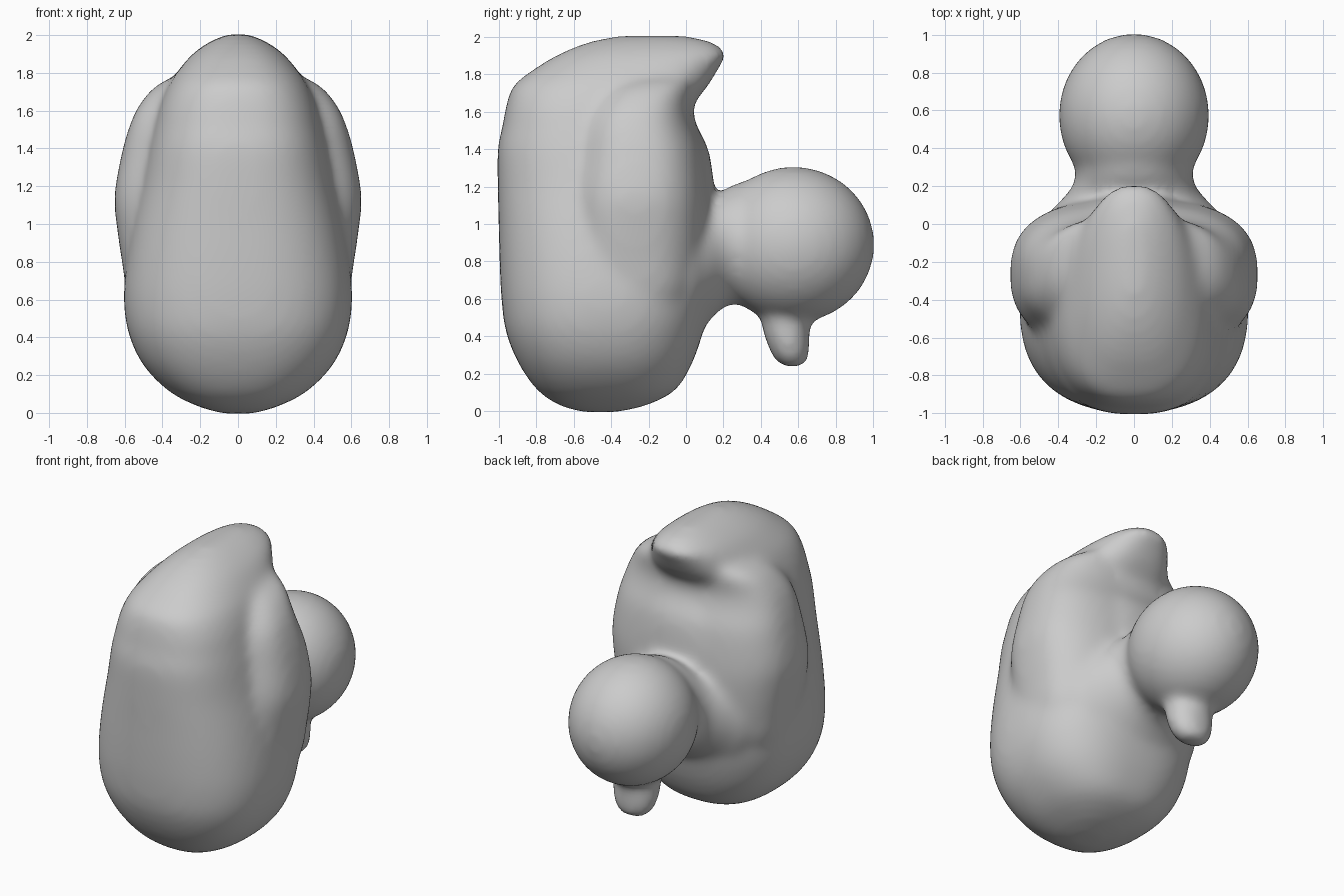
import bpy, bmesh
from math import sin, cos, pi
from mathutils import Matrix, Vector

cube = bpy.data.objects.get("Cube")
if cube:
    bpy.data.objects.remove(cube)

grey = bpy.data.materials.new("soft_grey")
grey.use_nodes = True
color = (0.6, 0.6, 0.6, 1)
grey.diffuse_color = color
grey.node_tree.nodes["Principled BSDF"].inputs["Base Color"].default_value = color


def resample(stations, steps=4):
    """Catmull-Rom curve through the stations, so that the skin has no bands."""
    pts = [Vector(s) for s in stations]
    pts = [pts[0]] + pts + [pts[-1]]
    out = []
    for a, b, c, d in zip(pts, pts[1:], pts[2:], pts[3:]):
        for k in range(steps):
            t = k / steps
            out.append(b + (c - a) * (t / 2) + (2 * a - 5 * b + 4 * c - d) * (t * t / 2)
                       + (3 * b - a - 3 * c + d) * (t ** 3 / 2))
    return out + [pts[-1]]


def loft(bm, stations, power, place, sides=48):
    """Skin superellipse rings; station = (along, low, high, half width)."""
    rings = []
    for along, low, high, half in resample(stations):
        ring = []
        for i in range(sides):
            a = 2 * pi * i / sides
            c, s = cos(a), sin(a)
            u = half * abs(c) ** (2 / power) * (1 if c > 0 else -1)
            v = (low + high) / 2 + (high - low) / 2 * abs(s) ** (2 / power) * (1 if s > 0 else -1)
            ring.append(bm.verts.new(place(u, v, along)))
        rings.append(ring)
    for a, b in zip(rings, rings[1:]):
        for i in range(sides):
            j = (i + 1) % sides
            bm.faces.new((a[i], a[j], b[j], b[i]))
    bm.faces.new(rings[0][::-1])
    bm.faces.new(rings[-1])


def upright(u, v, t):
    return Vector((u, v, t))


def lengthwise(u, v, t):
    return Vector((u, t, v))


def finish(bm, name):
    """Fuse the overlapping parts into one softened skin."""
    bmesh.ops.recalc_face_normals(bm, faces=bm.faces)
    mesh = bpy.data.meshes.new(name)
    bm.to_mesh(mesh)
    bm.free()
    mesh.materials.append(grey)
    ob = bpy.data.objects.new(name, mesh)
    bpy.context.collection.objects.link(ob)
    fuse = ob.modifiers.new("fuse", 'REMESH')
    fuse.mode = 'VOXEL'
    fuse.voxel_size = 0.025
    fuse.use_smooth_shade = True
    soften = ob.modifiers.new("soften", 'SMOOTH')
    soften.factor = 0.5
    soften.iterations = 22


bm = bmesh.new()

# Torso: stacked rings from the round base to the swept tail tip
torso = [
    (-0.005, -0.54, -0.38, 0.07), (0.03, -0.67, -0.22, 0.2),
    (0.11, -0.79, -0.06, 0.36), (0.25, -0.89, 0.03, 0.5),
    (0.42, -0.96, 0.09, 0.58), (0.6, -0.985, 0.13, 0.605),
    (0.8, -0.995, 0.15, 0.59), (1.0, -1.0, 0.15, 0.555),
    (1.2, -1.005, 0.15, 0.51), (1.4, -1.005, 0.12, 0.47),
    (1.52, -0.98, 0.06, 0.44), (1.63, -0.96, 0.04, 0.41),
    (1.74, -0.92, 0.12, 0.365), (1.84, -0.79, 0.18, 0.295),
    (1.91, -0.67, 0.215, 0.23), (1.97, -0.52, 0.14, 0.14),
    (2.005, -0.36, 0.0, 0.05),
]
loft(bm, torso, 2.5, upright)

# Wings: one mantle through the torso, bulging on both sides, flush at the back
wings = [
    (0.5, -0.55, 0.03, 0.53), (0.65, -0.62, 0.1, 0.59), (0.8, -0.66, 0.125, 0.615),
    (0.97, -0.67, 0.135, 0.64), (1.15, -0.66, 0.13, 0.655), (1.38, -0.62, 0.10, 0.615),
    (1.52, -0.59, 0.05, 0.575), (1.62, -0.54, 0.03, 0.53),
    (1.72, -0.46, 0.05, 0.45), (1.78, -0.36, 0.06, 0.34), (1.81, -0.3, 0.05, 0.2),
]
loft(bm, wings, 2.6, upright)

# Head
ball = Matrix.Translation((0, 0.573, 0.89)) @ Matrix.Diagonal((0.4, 0.435, 0.417, 1))
bmesh.ops.create_uvsphere(bm, u_segments=32, v_segments=20, radius=1, matrix=ball)

# Neck flaring out from the torso
neck = [
    (-0.06, 0.26, 1.22, 0.5), (0.03, 0.36, 1.18, 0.48), (0.08, 0.43, 1.15, 0.43),
    (0.14, 0.5, 1.14, 0.375), (0.2, 0.555, 1.18, 0.325),
    (0.27, 0.575, 1.22, 0.305), (0.38, 0.56, 1.23, 0.30),
]
loft(bm, neck, 2.0, lengthwise)

# Beak: short rounded spout under the head
beak = [
    (0.235, 0.53, 0.62, 0.07), (0.27, 0.475, 0.65, 0.12),
    (0.34, 0.44, 0.66, 0.15), (0.42, 0.41, 0.66, 0.16),
    (0.49, 0.40, 0.655, 0.16), (0.58, 0.38, 0.67, 0.17),
]
loft(bm, beak, 2.1, upright)

finish(bm, "bath_bird_skin")
